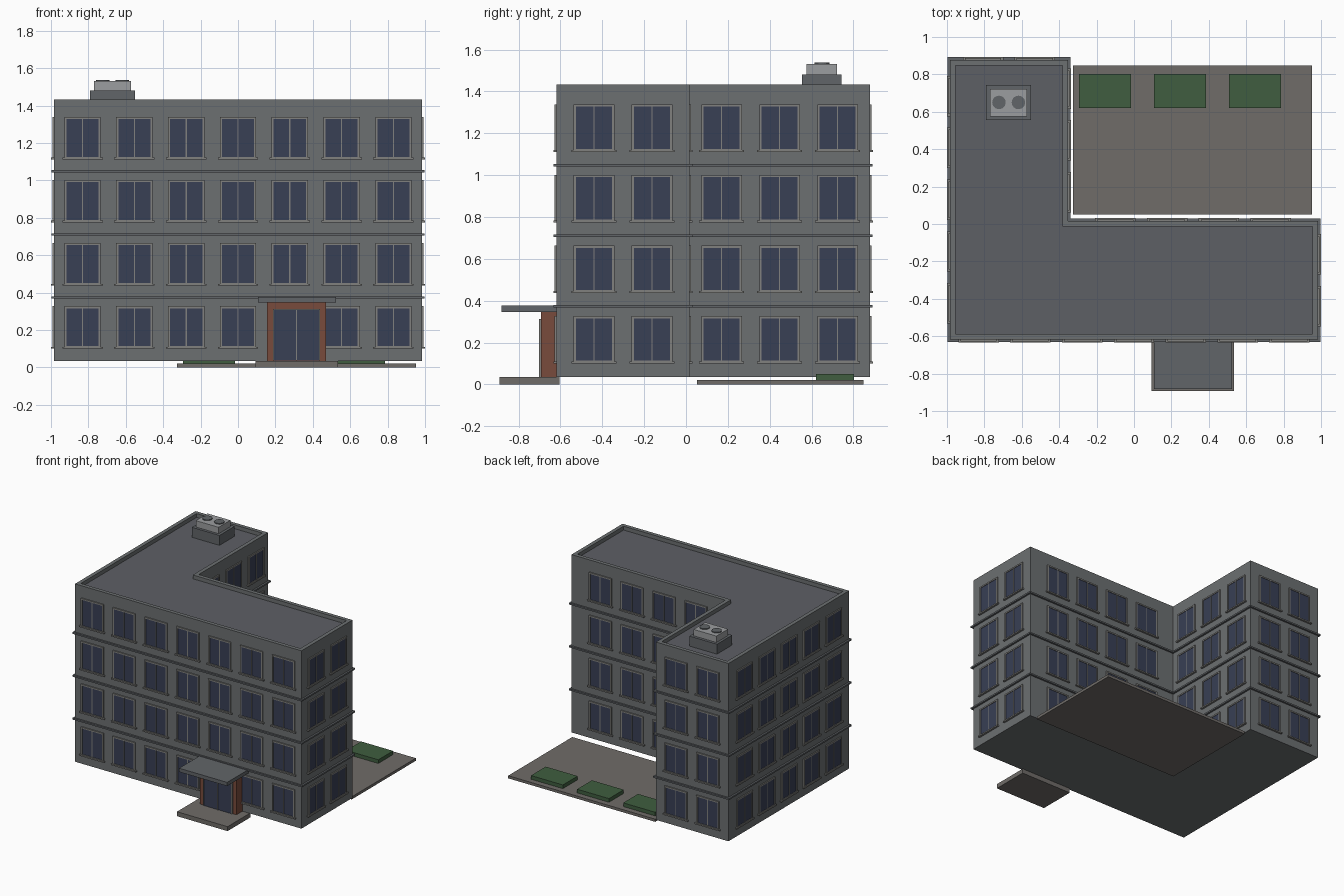
import bpy, bmesh
from math import radians
from mathutils import Vector, Matrix

if "Cube" in bpy.data.objects:
    bpy.data.objects.remove(bpy.data.objects["Cube"])


def mat(name, r, g, b):
    m = bpy.data.materials.new(name)
    m.diffuse_color = (r, g, b, 1)
    m.use_nodes = True
    m.node_tree.nodes["Principled BSDF"].inputs["Base Color"].default_value = m.diffuse_color
    return m


WALL = mat("wall_grey", 0.15, 0.16, 0.165)
ROOF = mat("roof_grey", 0.11, 0.115, 0.13)
TRIM = mat("trim_grey", 0.12, 0.13, 0.14)
FRAME = mat("frame_grey", 0.22, 0.22, 0.21)
GLASS = mat("glass_blue", 0.04, 0.05, 0.09)
BRICK = mat("portal_brown", 0.19, 0.07, 0.045)
PAVING = mat("paving", 0.16, 0.15, 0.14)
GREEN = mat("planting", 0.05, 0.11, 0.05)
METAL = mat("metal", 0.33, 0.34, 0.35)

# Building outline (L-shaped) and storey layout
X0, X1, XM = -0.984, 0.984, -0.353
Y0, Y1, YM = -0.618, 0.878, 0.016
BASE, TOP, STOREY, PITCH = 0.035, 1.432, 0.337, 0.277


def add_mesh(name, bm, *mats):
    bmesh.ops.recalc_face_normals(bm, faces=bm.faces)
    me = bpy.data.meshes.new(name)
    bm.to_mesh(me)
    bm.free()
    for m in mats:
        me.materials.append(m)
    return me


def add_object(name, me, matrix=None):
    ob = bpy.data.objects.new(name, me)
    bpy.context.collection.objects.link(ob)
    if matrix:
        ob.matrix_world = matrix
    return ob


def add_box(bm, x, y, z, mi=0):
    """Box from three (min, max) ranges."""
    lo, hi = Vector((x[0], y[0], z[0])), Vector((x[1], y[1], z[1]))
    m = Matrix.Translation((lo + hi) / 2) @ Matrix.Diagonal((*(hi - lo), 1))
    verts = bmesh.ops.create_cube(bm, size=1, matrix=m)["verts"]
    for f in {f for v in verts for f in v.link_faces}:
        f.material_index = mi


def box(name, x, y, z, m):
    bm = bmesh.new()
    add_box(bm, x, y, z)
    return add_object(name, add_mesh(name, bm, m))


def l_outline(bm, d, z):
    """L outline grown outward by d, at height z."""
    pts = [(X0 - d, Y0 - d), (X1 + d, Y0 - d), (X1 + d, YM + d),
           (XM + d, YM + d), (XM + d, Y1 + d), (X0 - d, Y1 + d)]
    return [bm.verts.new((x, y, z)) for x, y in pts]


def l_solid(name, levels, *mats):
    """Closed solid through a list of (offset, height) L outlines."""
    bm = bmesh.new()
    loops = [l_outline(bm, d, z) for d, z in levels]
    for a, b in zip(loops, loops[1:]):
        for i in range(6):
            j = (i + 1) % 6
            bm.faces.new((a[i], a[j], b[j], b[i]))
    bm.faces.new(loops[0][::-1])
    bm.faces.new(loops[-1]).material_index = len(mats) - 1
    return add_object(name, add_mesh(name, bm, *mats))


# Walls with parapet and sunken roof, floor bands
l_solid("building_shell", [(0, BASE), (0, TOP), (-0.03, TOP), (-0.03, 1.402)], WALL, ROOF)
for i in range(1, 4):
    z = 0.037 + STOREY * i
    l_solid(f"floor_band_{i}", [(0.014, z - 0.006), (0.014, z + 0.006)], TRIM)

# Shared window: outward is -y, origin at centre of glass on the wall
bm = bmesh.new()
W, H, F = 0.086, 0.101, 0.011
add_box(bm, (-W, W), (-0.005, 0.004), (-H, H), 1)
for s in (-1, 1):
    add_box(bm, sorted((s * W, s * (W + F))), (-0.009, 0.004), (-H - F, H + F))
    add_box(bm, (-W, W), (-0.009, 0.004), sorted((s * H, s * (H + F))))
add_box(bm, (-0.003, 0.003), (-0.008, 0.004), (-H, H))
add_box(bm, (-W - 0.022, W + 0.022), (-0.015, 0.004), (-H - 0.014, -H - 0.004))
window = add_mesh("window", bm, FRAME, GLASS)

# Facades: name, centre on wall, turn about z, number of columns
facades = [
    ("front", (0, Y0), 0, 7),
    ("right", (X1, (Y0 + YM) / 2), 90, 2),
    ("court_side", (XM, (YM + Y1) / 2), 90, 3),
    ("court_back", ((XM + X1) / 2, YM), 180, 4),
    ("wing_back", ((X0 + XM) / 2, Y1), 180, 2),
    ("left", (X0, (Y0 + Y1) / 2), -90, 5),
]
for name, (cx, cy), turn, cols in facades:
    rot = Matrix.Rotation(radians(turn), 4, 'Z')
    for row in range(4):
        for col in range(cols):
            if name == "front" and row == 0 and col == 4:
                continue  # entrance stands here
            along = rot @ Vector(((col - (cols - 1) / 2) * PITCH, 0, 0))
            pos = Vector((cx, cy, 0.215 + STOREY * row)) + along
            add_object(f"{name}_window_{row + 1}_{col + 1}", window,
                       Matrix.Translation(pos) @ rot)

# Entrance: step, portal, glass door, canopy
box("entrance_step", (0.094, 0.534), (-0.892, -0.605), (0, 0.035), PAVING)
box("entrance_portal", (0.154, 0.471), (-0.692, -0.61), (0.035, 0.347), BRICK)
box("entrance_canopy", (0.106, 0.523), (-0.882, -0.61), (0.347, 0.376), TRIM)
bm = bmesh.new()
add_box(bm, (0.192, 0.434), (-0.699, -0.688), (0.036, 0.308), 1)
for x in (0.19, 0.313, 0.436):
    add_box(bm, (x - 0.003, x + 0.003), (-0.703, -0.688), (0.036, 0.312))
add_box(bm, (0.19, 0.436), (-0.703, -0.688), (0.306, 0.312))
add_object("entrance_door", add_mesh("entrance_door", bm, FRAME, GLASS))

# Courtyard paving and planting beds
box("courtyard", (-0.325, 0.952), (0.052, 0.847), (0, 0.021), PAVING)
for i in range(3):
    x = -0.294 + 0.401 * i
    box(f"planting_bed_{i + 1}", (x, x + 0.277), (0.62, 0.803), (0.02, 0.05), GREEN)

# Rooftop ventilation unit
box("vent_base", (-0.79, -0.55), (0.555, 0.744), (1.40, 1.48), TRIM)
box("vent_body", (-0.77, -0.572), (0.576, 0.722), (1.478, 1.53), METAL)
for i, x in enumerate((-0.722, -0.618)):
    bm = bmesh.new()
    bmesh.ops.create_cone(bm, cap_ends=True, segments=24, radius1=0.036, radius2=0.036,
                          depth=0.012, matrix=Matrix.Translation((x, 0.65, 1.531)))
    add_object(f"vent_fan_{i + 1}", add_mesh("vent_fan", bm, TRIM))
